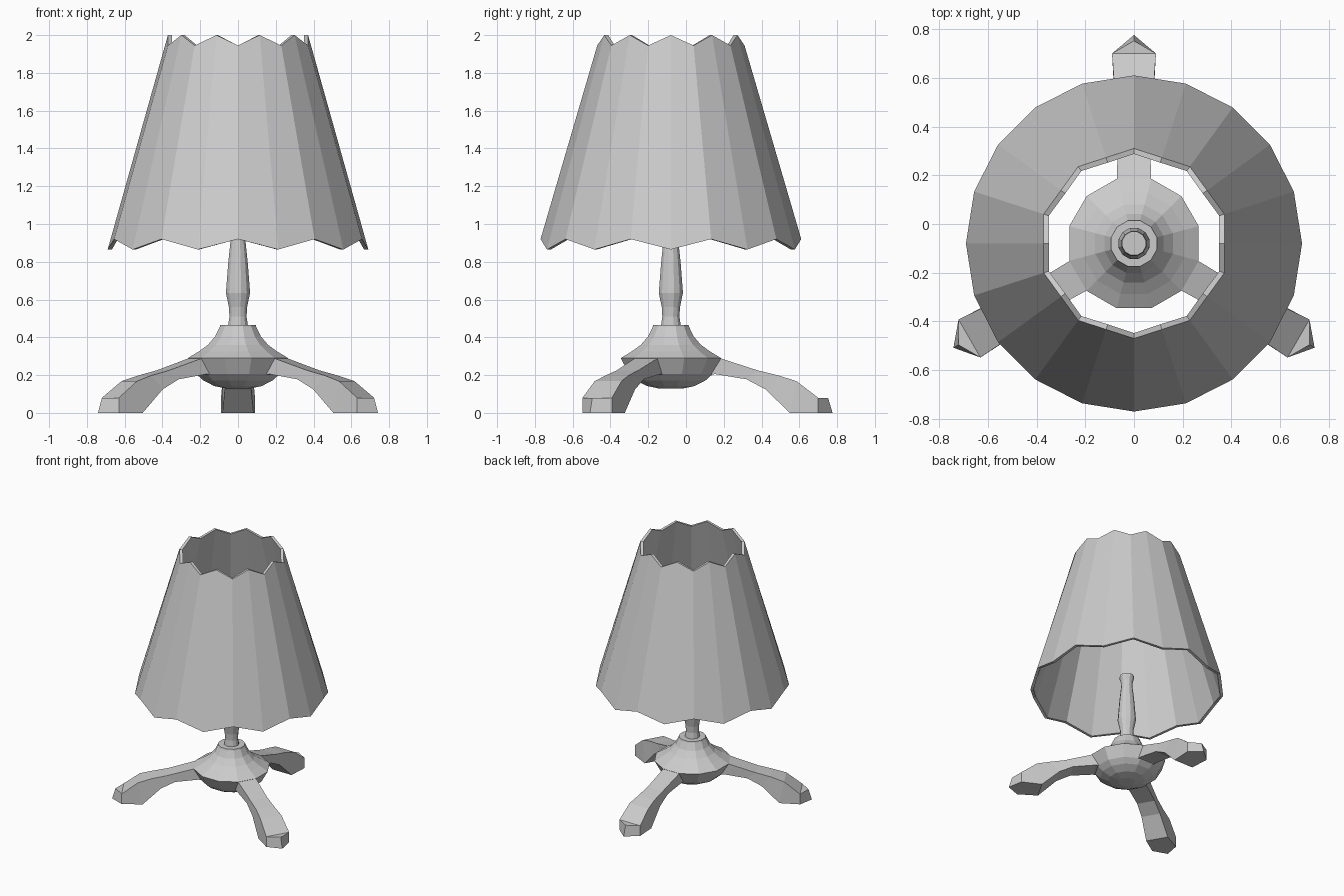
import bpy, bmesh
from math import sin, cos, radians, pi

if "Cube" in bpy.data.objects:
    bpy.data.objects.remove(bpy.data.objects["Cube"])

CY = -0.08  # the lamp axis sits slightly toward the front


def make_object(name, verts, faces):
    mesh = bpy.data.meshes.new(name)
    mesh.from_pydata(verts, [], faces)
    bm = bmesh.new()
    bm.from_mesh(mesh)
    bmesh.ops.recalc_face_normals(bm, faces=bm.faces)
    bm.to_mesh(mesh)
    bm.free()
    obj = bpy.data.objects.new(name, mesh)
    bpy.context.collection.objects.link(obj)
    obj.location.y = CY
    return obj


def lathe(name, profile, sides=12):
    """Faceted turned part, capped at both ends."""
    verts, faces = [], []
    for r, z in profile:
        for i in range(sides):
            a = 2 * pi * (i + 0.5) / sides
            verts.append((r * cos(a), r * sin(a), z))
    for k in range(len(profile) - 1):
        for i in range(sides):
            j = (i + 1) % sides
            faces.append((k * sides + i, k * sides + j,
                          (k + 1) * sides + j, (k + 1) * sides + i))
    faces.append(tuple(range(sides)))
    faces.append(tuple(range(len(verts) - sides, len(verts))))
    return make_object(name, verts, faces)


# Base body: bowl underneath, rim band, concave neck and collar
lathe("base_body", [
    (0.06, 0.128), (0.13, 0.142), (0.19, 0.172), (0.228, 0.205), (0.275, 0.29),
    (0.215, 0.325), (0.165, 0.36), (0.125, 0.405), (0.1, 0.455), (0.097, 0.466),
    (0.065, 0.466)])

# Turned stem
lathe("stem", [
    (0.056, 0.45), (0.047, 0.51), (0.05, 0.56), (0.066, 0.635), (0.064, 0.665),
    (0.053, 0.8), (0.041, 0.91), (0.043, 0.95), (0.053, 0.98), (0.05, 1.0)])


# Shade: thin cone with zigzag rims, closed ring of four loops
def shade():
    n, t = 20, 0.022
    verts, faces = [], []
    for i in range(n):
        a = radians(90) + 2 * pi * i / n
        even = i % 2 == 0
        zb, rb = (0.92, 0.69) if even else (0.865, 0.69)
        zt, rt = (1.945, 0.39) if even else (2.0, 0.371)
        for r, z in ((rb, zb), (rt, zt), (rt - t, zt), (rb - t, zb)):
            verts.append((r * cos(a), r * sin(a), z))
    for i in range(n):
        j = (i + 1) % n
        for k in range(4):
            m = (k + 1) % 4
            faces.append((4 * i + k, 4 * j + k, 4 * j + m, 4 * i + m))
    make_object("shade", verts, faces)


shade()


# Legs: flat-topped swept bar ending in a pointed foot
def leg(name, angle):
    # top radius, top z, bottom radius, bottom z, half width
    sections = [
        (0.20, 0.285, 0.15, 0.20, 0.07),
        (0.265, 0.288, 0.235, 0.205, 0.07),
        (0.46, 0.225, 0.40, 0.178, 0.066),
        (0.57, 0.198, 0.50, 0.125, 0.07),
        (0.665, 0.168, 0.63, 0.0, 0.082),
        (0.78, 0.08, 0.78, 0.0, 0.09)]
    verts, faces = [], []
    for rt, zt, rb, zb, w in sections:
        verts += [(rt, -w, zt), (rt, w, zt), (rb, w, zb), (rb, -w, zb)]
    for s in range(len(sections) - 1):
        for k in range(4):
            m = (k + 1) % 4
            faces.append((4 * s + k, 4 * s + m, 4 * s + 4 + m, 4 * s + 4 + k))
    faces.append((0, 1, 2, 3))
    # pointed toe
    e, tip = 4 * (len(sections) - 1), len(verts)
    verts += [(0.832, 0, 0.08), (0.856, 0, 0.0)]
    faces += [(e, e + 1, tip), (e + 1, e + 2, tip + 1, tip),
              (e + 3, e, tip, tip + 1), (e + 2, e + 3, tip + 1)]
    make_object(name, verts, faces).rotation_euler.z = radians(angle)


for name, angle in (("back_leg", 90), ("left_leg", 210), ("right_leg", 330)):
    leg(name, angle)
